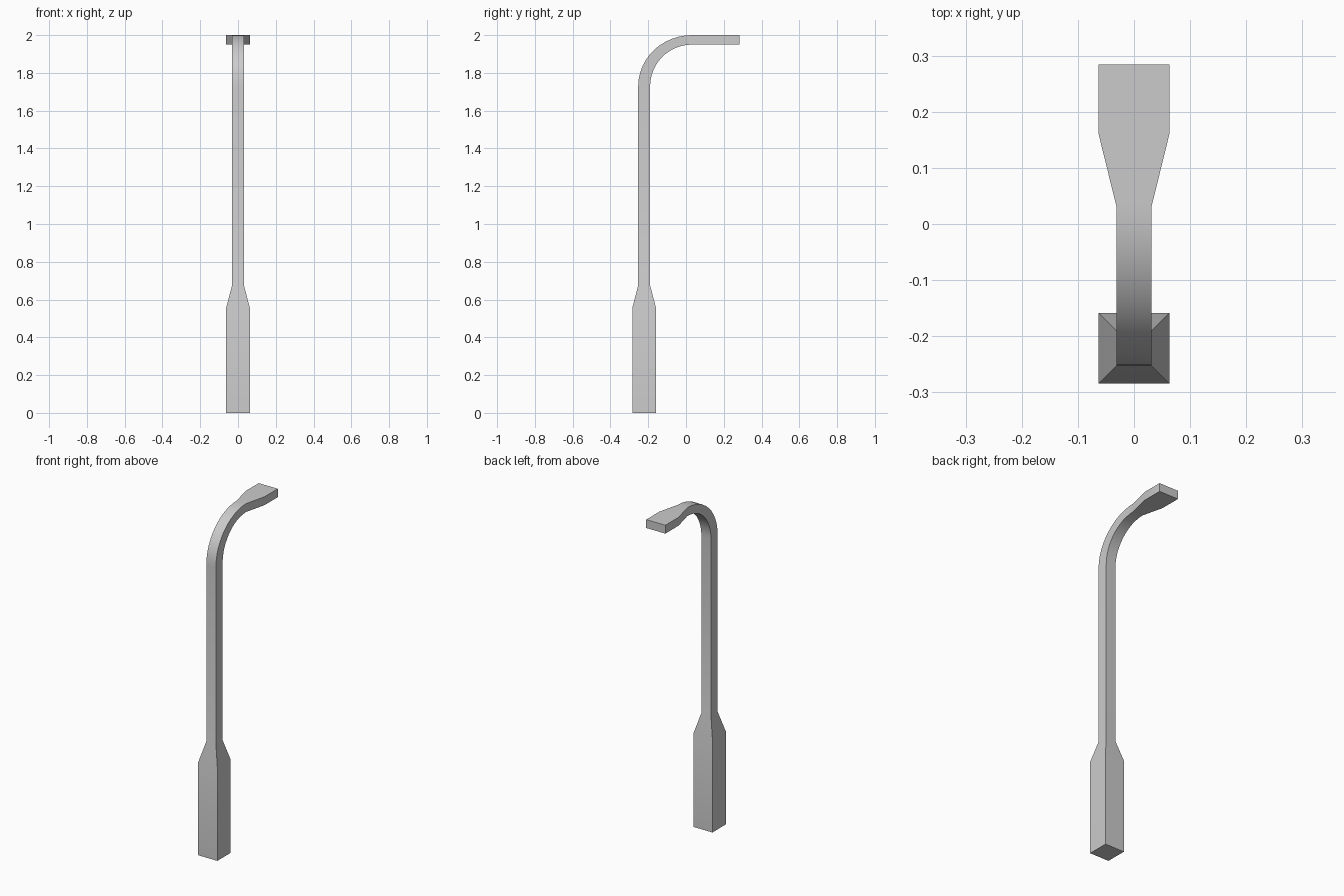
import bpy, bmesh
from math import sin, cos, pi

if "Cube" in bpy.data.objects:
    bpy.data.objects.remove(bpy.data.objects["Cube"])

W, N = 0.063, 0.0315          # wide and narrow half widths
CY = -0.2215                  # post centre in y
BY, BZ = 0.032, 1.73          # bend centre
STEPS = 12

# Each section: half width, outer (y, z), inner (y, z)
sections = [
    (W, (CY - W, 0.0), (CY + W, 0.0)),         # grip base
    (W, (CY - W, 0.555), (CY + W, 0.555)),
    (N, (CY - N, 0.675), (CY + N, 0.675)),     # start of thin shaft
]

# Quarter bend from vertical to horizontal
outer_r, inner_r = BY - (CY - N), BY - (CY + N)
for i in range(STEPS + 1):
    a = i / STEPS * pi / 2
    sections.append((N,
                     (BY - outer_r * cos(a), BZ + (2.0 - BZ) * sin(a)),
                     (BY - inner_r * cos(a), BZ + (1.95 - BZ) * sin(a))))

# Flared flat tip
for y in (0.16, 0.2845):
    sections.append((W, (y, 2.0), (y, 1.95)))

# Skin the sections into one closed body
bm = bmesh.new()
rings = [[bm.verts.new(p) for p in ((-w, *o), (w, *o), (w, *n), (-w, *n))]
         for w, o, n in sections]
for r, s in zip(rings, rings[1:]):
    for k in range(4):
        j = (k + 1) % 4
        bm.faces.new((r[k], r[j], s[j], s[k]))
bm.faces.new(rings[0][::-1])
bm.faces.new(rings[-1])
bmesh.ops.recalc_face_normals(bm, faces=bm.faces)

mesh = bpy.data.meshes.new("hooked_bar")
bm.to_mesh(mesh)
bm.free()
bar = bpy.data.objects.new("hooked_bar", mesh)
bpy.context.collection.objects.link(bar)
bpy.context.view_layer.objects.active = bar
bar.select_set(True)
bpy.ops.object.shade_smooth_by_angle(angle=pi / 6)
